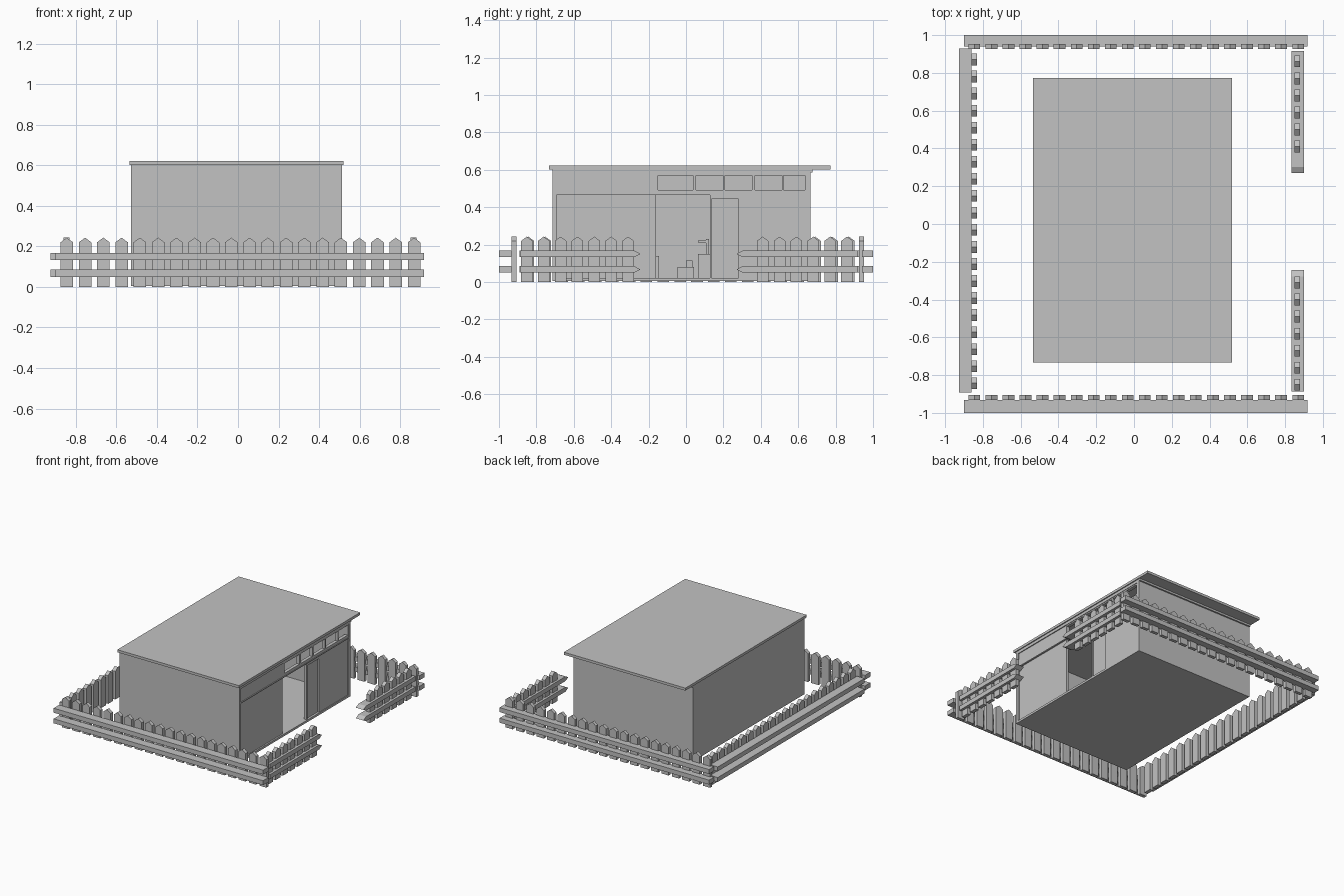
import bpy, bmesh
from mathutils import Vector

old = bpy.data.objects.get("Cube")
if old:
    bpy.data.objects.remove(old, do_unlink=True)

grey = bpy.data.materials.new("plain_grey")
grey.use_nodes = True
grey.diffuse_color = (0.54, 0.54, 0.54, 1)
grey.node_tree.nodes["Principled BSDF"].inputs["Base Color"].default_value = grey.diffuse_color


def finish(name, bm):
    bmesh.ops.recalc_face_normals(bm, faces=bm.faces)
    mesh = bpy.data.meshes.new(name)
    bm.to_mesh(mesh)
    bm.free()
    mesh.materials.append(grey)
    obj = bpy.data.objects.new(name, mesh)
    bpy.context.collection.objects.link(obj)
    return obj


def prism(bm, points, sweep):
    """Add a closed outline swept along a vector."""
    face = bm.faces.new([bm.verts.new(p) for p in points])
    swept = bmesh.ops.extrude_face_region(bm, geom=[face], use_keep_orig=True)
    verts = [g for g in swept["geom"] if isinstance(g, bmesh.types.BMVert)]
    bmesh.ops.translate(bm, verts=verts, vec=Vector(sweep))


def add_box(bm, x0, x1, y0, y1, z0, z1):
    prism(bm, [(x0, y0, z0), (x1, y0, z0), (x1, y1, z0), (x0, y1, z0)], (0, 0, z1 - z0))


def boxes(name, *items):
    bm = bmesh.new()
    for item in items:
        add_box(bm, *item)
    return finish(name, bm)


# Fence pickets: pointed boards in a row along x or y
HALF, SHOULDER, TIP, STEP = 0.031, 0.22, 0.243, 0.0902


def pickets(name, axis, start, count, near, far):
    bm = bmesh.new()
    for i in range(count):
        c = start + i * STEP
        outline = [(c - HALF, 0), (c + HALF, 0), (c + HALF, SHOULDER), (c, TIP), (c - HALF, SHOULDER)]
        if axis == "x":
            prism(bm, [(u, near, z) for u, z in outline], (0, far - near, 0))
        else:
            prism(bm, [(near, u, z) for u, z in outline], (far - near, 0, 0))
    finish(name, bm)


RAILS = ((0.05, 0.085), (0.133, 0.168))


def rails(name, x0, x1, y0, y1):
    boxes(name, *[(x0, x1, y0, y1, a, b) for a, b in RAILS])


rails("front_fence_rails", -0.9, 0.918, -1.0, -0.933)
pickets("front_fence_pickets", "x", -0.845, 20, -0.933, -0.905)
rails("back_fence_rails", -0.9, 0.918, 0.94, 1.0)
pickets("back_fence_pickets", "x", -0.845, 20, 0.926, 0.952)
rails("side_fence_rails", -0.926, -0.86, -0.891, 0.929)
pickets("side_fence_pickets", "y", -0.843, 20, -0.86, -0.831)


# Gate side fence: two short runs with pointed rail ends at the gap
def gate_rails(name, outer, inner, tip):
    bm = bmesh.new()
    for a, b in RAILS:
        outline = [(outer, a), (inner, a), (tip, (a + b) / 2), (inner, b), (outer, b)]
        prism(bm, [(0.833, y, z) for y, z in outline], (0.066, 0, 0))
    finish(name, bm)


gate_rails("gate_front_rails", -0.887, -0.277, -0.243)
pickets("gate_front_pickets", "y", -0.851, 7, 0.851, 0.88)
gate_rails("gate_back_rails", 0.916, 0.303, 0.27)
pickets("gate_back_pickets", "y", 0.41, 6, 0.851, 0.88)

# House shell
L, R, F, B = -0.528, 0.512, -0.714, 0.665
BASE, FLOOR, TOP, T = 0.005, 0.022, 0.602, 0.022
boxes("floor", (L, R, F, B, BASE, FLOOR))
boxes("roof", (-0.535, 0.52, -0.732, 0.772, TOP, 0.622))
boxes("front_wall", (L, R, F, F + T, FLOOR, TOP))
boxes("back_wall", (L, R, B - T, B, FLOOR, TOP))
boxes("plain_side_wall", (L, L + T, F + T, B - T, FLOOR, TOP))
boxes("back_eave_beam", (L, R, B, B + 0.012, 0.587, TOP))

# Entrance side: panels, beams and window row
IN = R - 0.03
DOOR0, DOOR1 = -0.16, 0.128
boxes("entrance_wall_panel", (IN, R - 0.012, F + T, DOOR0, FLOOR, 0.465))
boxes("entrance_upper_panel", (IN, R - 0.007, F + T, DOOR0, 0.465, 0.58))
boxes("entrance_beams",
      (IN, R, F + T, B - T, 0.465, 0.472),
      (IN, R, F + T, B - T, 0.58, TOP),
      (IN, R - 0.004, DOOR0, B - T, 0.472, 0.493),
      (IN, R - 0.004, DOOR0, B - T, 0.57, 0.58))
mullions = ((DOOR0, -0.15), (0.037, 0.053), (0.197, 0.208), (0.352, 0.368), (0.512, 0.52), (0.636, 0.643))
boxes("window_mullions", *[(IN, R - 0.004, a, b, 0.493, 0.57) for a, b in mullions])

# Sliding door and fixed panel
boxes("door_header", (IN, R - 0.006, DOOR1, B - T, 0.443, 0.465))
boxes("fixed_panel", (IN, IN + 0.012, DOOR1, 0.3, FLOOR, 0.443))
boxes("sliding_door", (IN + 0.008, R - 0.006, 0.28, 0.635, FLOOR, 0.443))
boxes("door_jambs", (IN, R, 0.635, B - T, FLOOR, 0.443),
      (IN, R - 0.006, DOOR1, DOOR1 + 0.008, FLOOR, 0.443))

# Simple interior fittings against the far wall
boxes("bench", (-0.46, -0.34, -0.045, 0.043, FLOOR, 0.08), (-0.46, -0.42, 0.0, 0.035, 0.08, 0.115))
boxes("counter", (-0.5, -0.38, 0.064, 0.128, FLOOR, 0.15))
boxes("tap", (-0.46, -0.44, 0.108, 0.122, 0.15, 0.23), (-0.46, -0.44, 0.066, 0.122, 0.21, 0.225))
boxes("low_shelf", (-0.5, -0.38, -0.18, -0.145, FLOOR, 0.14))
